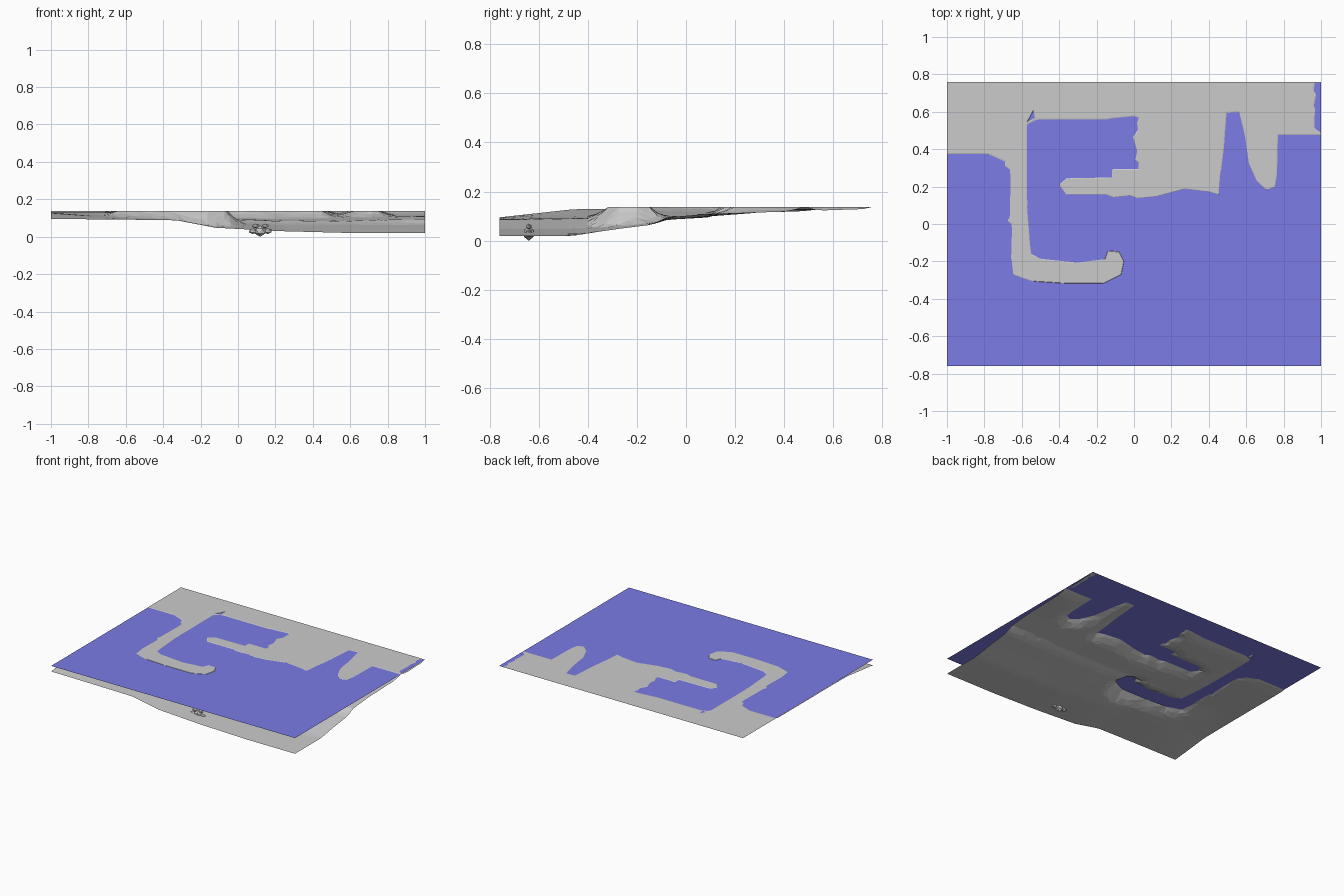
import bpy, bmesh, math, random
from mathutils import Vector
from mathutils.geometry import delaunay_2d_cdt, intersect_point_line

if "Cube" in bpy.data.objects:
    bpy.data.objects.remove(bpy.data.objects["Cube"])

random.seed(4)
WATER, LAND = 0.136, 0.1375
HX, HY = 1.0, 0.76


def material(name, rgb):
    m = bpy.data.materials.new(name)
    m.diffuse_color = (*rgb, 1)
    m.use_nodes = True
    m.node_tree.nodes["Principled BSDF"].inputs["Base Color"].default_value = m.diffuse_color
    return m


grey = material("rock grey", (0.6, 0.6, 0.6))
blue = material("water blue", (0.2, 0.2, 0.8))


def add_object(name, bm, mat):
    me = bpy.data.meshes.new(name)
    bm.to_mesh(me)
    bm.free()
    me.materials.append(mat)
    ob = bpy.data.objects.new(name, me)
    bpy.context.collection.objects.link(ob)
    return ob


# Shoreline, west edge to east edge
shore = [Vector(p) for p in [
    (-1, .38), (-.77, .38), (-.68, .34), (-.68, .31), (-.655, .29), (-.66, .03), (-.67, .02),
    (-.645, 0), (-.65, -.19), (-.64, -.27), (-.54, -.305), (-.38, -.315), (-.16, -.315),
    (-.07, -.27), (-.055, -.2), (-.08, -.15), (-.14, -.145), (-.155, -.19), (-.31, -.21),
    (-.5, -.19), (-.555, -.16), (-.575, .1), (-.575, .54), (-.535, .615), (-.525, .565),
    (-.15, .565), (0, .58), (.03, .57), (.02, .54), (.025, .5), (0, .46), (.02, .39),
    (.01, .34), (.03, .33), (.03, .29), (-.11, .29), (-.11, .245), (-.36, .24), (-.395, .21),
    (-.36, .16), (-.15, .16), (-.11, .145), (-.02, .155), (.02, .14), (.12, .15), (.27, .19),
    (.4, .175), (.45, .16), (.46, .28), (.475, .4), (.49, .6), (.565, .605), (.6, .46),
    (.62, .32), (.66, .23), (.71, .185), (.75, .2), (.76, .26), (.765, .48), (1, .48)]]
land = shore + [Vector((HX, HY)), Vector((-HX, HY))]


def shore_distance(p):
    best = 9
    for a, b in zip(shore, shore[1:]):
        d = b - a
        t = max(0, min(1, (p - a).dot(d) / d.length_squared))
        best = min(best, (p - a - d * t).length)
    return best


def on_land(p):
    inside = False
    for a, b in zip(land, land[1:] + land[:1]):
        if (a.y > p.y) != (b.y > p.y) and p.x < a.x + (p.y - a.y) * (b.x - a.x) / (b.y - a.y):
            inside = not inside
    return inside


# Sea floor heights on a coarse chart (rows south to north)
XS = [-1, -.65, -.33, -.12, .22, .6, 1]
CHART = [
    (-.76, [.095, .092, .088, .048, .03, .02, .02]),
    (-.46, [.128, .10, .09, .048, .03, .02, .02]),
    (-.30, [.13, .11, .095, .065, .045, .045, .045]),
    (-.14, [.13, .13, .11, .08, .065, .065, .065]),
    (-.08, [.13, .13, .11, .095, .085, .085, .095]),
    (.10, [.13, .13, .11, .10, .095, .10, .11]),
    (.30, [.13, .13, .117, .115, .11, .115, .115]),
    (.76, [.13, .13, .13, .13, .13, .13, .13])]


def lerp_table(keys, vals, k):
    for i in range(len(keys) - 1):
        if k <= keys[i + 1]:
            t = max(0, (k - keys[i]) / (keys[i + 1] - keys[i]))
            return vals[i] * (1 - t) + vals[i + 1] * t
    return vals[-1]


def floor_height(p):
    return lerp_table([r[0] for r in CHART], [lerp_table(XS, r[1], p.x) for r in CHART], p.y)


def height(p):
    d = shore_distance(p)
    if d < 1e-4 or on_land(p):
        return LAND
    if p.y > HY - 1e-4:
        return LAND
    f = min(1, d / 0.08)
    return WATER - 0.004 - max(0, WATER - 0.004 - floor_height(p)) * f


# Terrain: triangulated scatter of points, constrained to the shoreline
points = list(shore)
NX, NY = 50, 38
for i in range(NX + 1):
    for j in range(NY + 1):
        p = Vector((-HX + 2 * HX * i / NX, -HY + 2 * HY * j / NY))
        if 0 < i < NX and 0 < j < NY:
            p += Vector((random.uniform(-.008, .008), random.uniform(-.008, .008)))
        corner = i in (0, NX) and j in (0, NY)
        if corner or shore_distance(p) > 0.015:
            points.append(p)
edges = [(i, i + 1) for i in range(len(shore) - 1)]
verts, _, tris, *_ = delaunay_2d_cdt(points, edges, [], 0, 1e-5)

bm = bmesh.new()
bv = [bm.verts.new((v.x, v.y, height(Vector((v.x, v.y))))) for v in verts]
for t in tris:
    try:
        f = bm.faces.new([bv[k] for k in t])
    except ValueError:
        continue
bm.normal_update()
for f in bm.faces:
    if f.normal.z < 0:
        f.normal_flip()
# sink water triangles that only touch the shoreline
dry = [f for f in bm.faces if all(v.co.z > WATER for v in f.verts)
       and not on_land(f.calc_center_median().xy)]
if dry:
    for v in bmesh.ops.poke(bm, faces=dry)["verts"]:
        v.co.z = WATER - 0.006
add_object("terrain", bm, grey)

# Water sheet
bm = bmesh.new()
bm.faces.new([bm.verts.new((x * HX, y * HY, WATER))
              for x, y in ((-1, -1), (1, -1), (1, 1), (-1, 1))])
add_object("water", bm, blue)


# Rock cluster on the sea floor
def rock(name, loc, size):
    b = bmesh.new()
    bmesh.ops.create_icosphere(b, subdivisions=1, radius=1)
    for v in b.verts:
        v.co = Vector([c * s + o for c, s, o in zip(v.co, size, loc)])
    add_object(name, b, grey)


rock("rock_middle", (.12, -.64, .03), (.035, .024, .03))
for side in (-1, 1):
    rock("rock_side", (.12 + side * .04, -.64, .03), (.025, .015, .016))
    rock("rock_top", (.12 + side * .025, -.64, .058), (.022, .012, .012))
